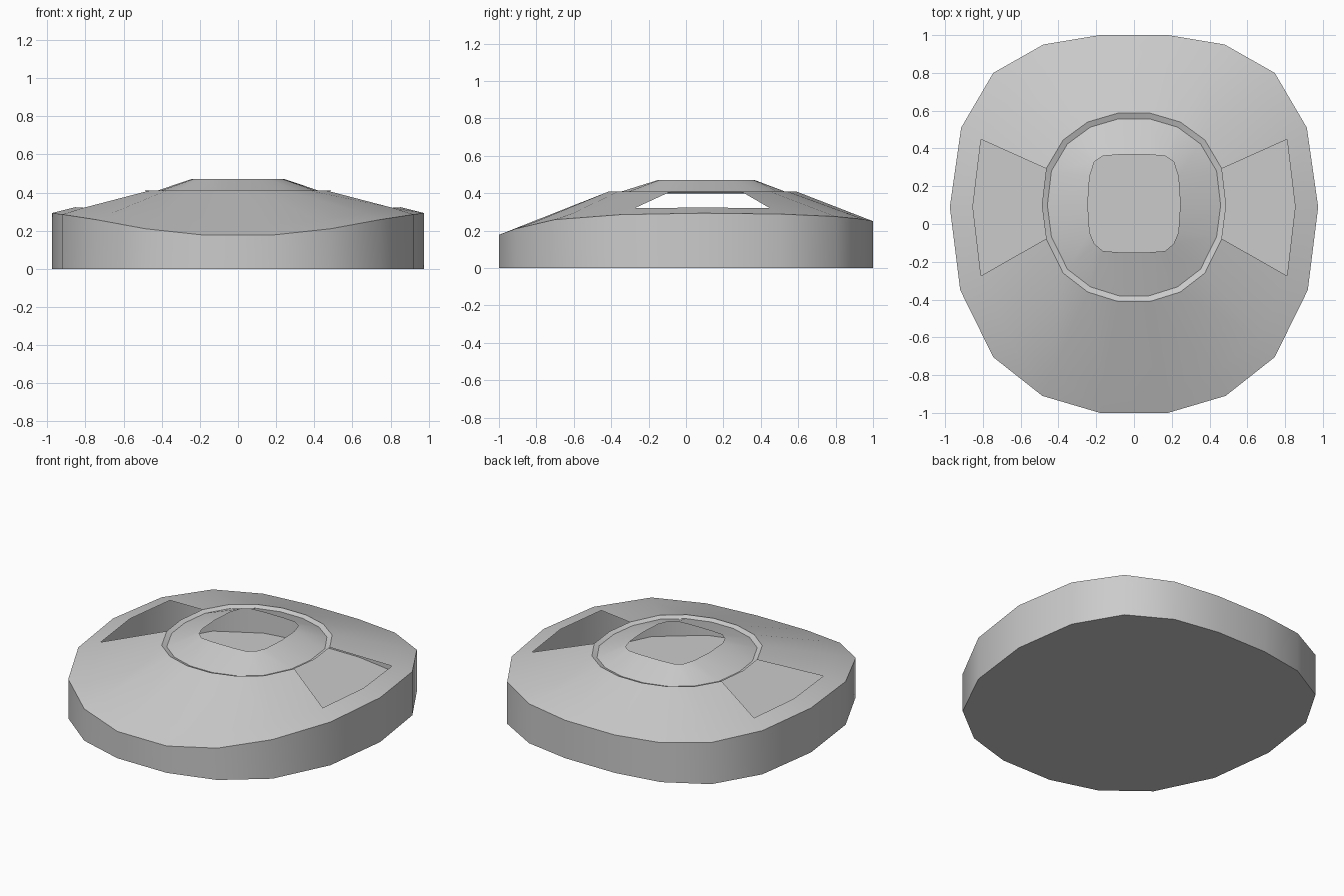
import bpy, bmesh, math

if "Cube" in bpy.data.objects:
    bpy.data.objects.remove(bpy.data.objects["Cube"])


def mirrored(half):
    # half outline runs back to front on +x; close it on -x
    return half + [(-x, y, z) for x, y, z in reversed(half)]


def loft(name, loops, cap_first=False, skip=()):
    bm = bmesh.new()
    rows = [[bm.verts.new(p) for p in loop] for loop in loops]
    n = len(rows[0])
    for r in range(len(rows) - 1):
        for i in range(n):
            if (r, i) in skip:
                continue
            j = (i + 1) % n
            bm.faces.new((rows[r][i], rows[r + 1][i], rows[r + 1][j], rows[r][j]))
    if cap_first:
        bm.faces.new(rows[0])
    me = bpy.data.meshes.new(name)
    bm.to_mesh(me)
    bm.free()
    ob = bpy.data.objects.new(name, me)
    bpy.context.collection.objects.link(ob)
    bpy.ops.object.select_all(action='DESELECT')
    ob.select_set(True)
    bpy.context.view_layer.objects.active = ob
    bpy.ops.object.shade_smooth_by_angle(angle=math.radians(31))
    return ob


# Half outlines, back to front
edge = [(.18, 1, .25), (.48, .95, .26), (.745, .80, .275), (.915, .51, .288),
        (.975, .09, .293), (.92, -.35, .285), (.745, -.705, .258),
        (.485, -.91, .21), (.18, -1, .177)]
ring = [(.085, .587, .41), (.245, .54, .41), (.375, .445, .41), (.465, .293, .41),
        (.488, .1, .41), (.465, -.078, .41), (.375, -.26, .41),
        (.245, -.36, .41), (.085, -.41, .41)]
hole = [(.08, .367, .47), (.165, .36, .47), (.21, .33, .47), (.235, .25, .47),
        (.245, .105, .47), (.235, -.045, .47), (.21, -.105, .47),
        (.165, -.143, .47), (.08, -.15, .47)]

# Deck loop at the lower edge of the side windows
t = .225
sill = [tuple(a + (b - a) * t for a, b in zip(p, q)) for p, q in zip(edge, ring)]
sill[3], sill[4], sill[5] = (.81, .448, .32), (.853, .092, .323), (.81, -.274, .32)

# Shallow groove inside the ring
groove = [(x * .94, .09 + (y - .09) * .94, .398) for x, y, z in ring]

base = [(x, y, 0) for x, y, z in edge]

# Side wall with closed floor
loft("outer_wall", [mirrored(base), mirrored(edge)], cap_first=True)

# Sloping deck with an opening on each side
windows = {(1, 3), (1, 4), (1, 12), (1, 13)}
loft("sloping_deck", [mirrored(edge), mirrored(sill), mirrored(ring)], skip=windows)

# Raised collar with groove and rounded square top opening
loft("top_collar", [mirrored(ring), mirrored(groove), mirrored(hole)])
